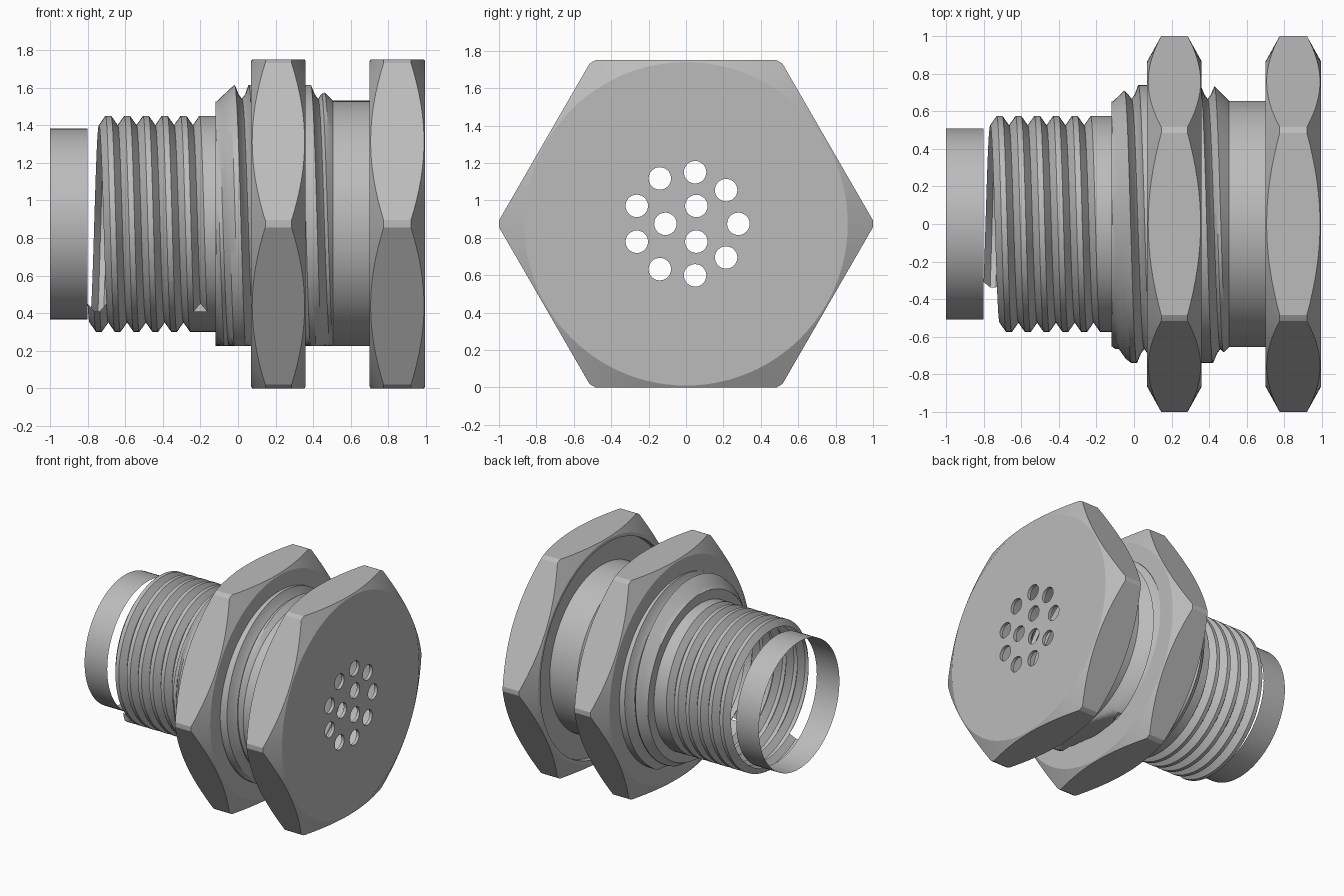
import bpy, bmesh
from math import sin, cos, pi, radians

old = bpy.data.objects.get("Cube")
if old:
    bpy.data.objects.remove(old)

AXIS_Z = 0.875      # height of the fitting's axis, which runs along x
FLAT = -0.65        # flat milled along the underside of the body
SEG = 96

steel = bpy.data.materials.new("grey_steel")
steel.use_nodes = True
steel.diffuse_color = (0.5, 0.5, 0.5, 1)
steel.node_tree.nodes["Principled BSDF"].inputs["Base Color"].default_value = (0.5, 0.5, 0.5, 1)


def finish(bm, name):
    bmesh.ops.remove_doubles(bm, verts=bm.verts, dist=0.0004)
    bmesh.ops.recalc_face_normals(bm, faces=bm.faces)
    mesh = bpy.data.meshes.new(name)
    bm.to_mesh(mesh)
    bm.free()
    ob = bpy.data.objects.new(name, mesh)
    bpy.context.collection.objects.link(ob)
    mesh.materials.append(steel)
    return ob


def smooth(ob):
    bpy.ops.object.select_all(action='DESELECT')
    ob.select_set(True)
    bpy.context.view_layer.objects.active = ob
    bpy.ops.object.shade_smooth_by_angle(angle=radians(25))


def sweep(name, rows, pitch=0, seam=0, limits=(-9, 9), shape=None, flat=-9):
    """Turn (x, radius) rows around the x axis; a pitch makes the turn helical."""
    bm = bmesh.new()
    grid = []
    for i in range(SEG + 1):
        t = radians(seam) + 2 * pi * i / SEG
        line = []
        for x, r in rows:
            x = min(max(x + pitch * i / SEG, limits[0]), limits[1])
            if shape:
                r = min(r, shape(x))
            line.append(bm.verts.new((x, r * cos(t), AXIS_Z + max(r * sin(t), flat))))
        grid.append(line)
    for a, b in zip(grid, grid[1:]):
        for k in range(len(rows) - 1):
            bm.faces.new((a[k], b[k], b[k + 1], a[k + 1]))
    return finish(bm, name)


def boolean(ob, cutter, operation):
    mod = ob.modifiers.new("cut", 'BOOLEAN')
    mod.operation, mod.solver, mod.object = operation, 'EXACT', cutter
    bpy.context.view_layer.objects.active = ob
    bpy.ops.object.modifier_apply(modifier=mod.name)
    bpy.data.objects.remove(cutter)


def prism(bm, x0, x1, radius, sides, y=0, z=0):
    """Add a capped prism along x."""
    ends = [[bm.verts.new((x, y + radius * cos(2 * pi * i / sides),
                           AXIS_Z + z + radius * sin(2 * pi * i / sides)))
             for i in range(sides)] for x in (x0, x1)]
    a, b = ends
    bm.faces.new(a)
    bm.faces.new(b[::-1])
    for i in range(sides):
        j = (i + 1) % sides
        bm.faces.new((a[i], b[i], b[j], a[j]))


def hexagonal(ob):
    """Trim a turned blank to a hexagon with rounded-off corners."""
    bm = bmesh.new()
    prism(bm, -2, 2, AXIS_Z / cos(pi / 6), 6)
    boolean(ob, finish(bm, "hex_cutter"), 'INTERSECT')


def rim(x0, x1):
    """Chamfered outer outline of a nut."""
    return [(x0, 0.865), (x0 + 0.075, 1.0), (x1 - 0.075, 1.0), (x1, 0.865)]


# Inner tube end
smooth(sweep("tube_end", [(-1, 0.508), (-0.8, 0.508)]))

# Fine threaded neck: open helical skin running into a plain collar
rows = []
for n in range(5):
    x = -0.8 + 0.1 * n
    rows += [(x, 0.525), (x + 0.035, 0.575), (x + 0.065, 0.575)]
rows += [(-0.3, 0.525), (-0.265, 0.575), (0.3, 0.575)]
smooth(sweep("threaded_neck", rows, 0.1, -126, (-9, -0.12)))


# Main body with coarse thread, chamfered at both ends and flat below
def envelope(x):
    return max(0.65, min(0.645 + 0.95 * (x + 0.12), 0.74, 0.74 - (x - 0.42)))


P = 0.135
rows = []
for n in range(7):
    x = -0.33 + P * n
    rows += [(x, 0.665), (x + 0.018, 0.69), (x + 0.036, 0.74), (x + 0.066, 0.74),
             (x + 0.096, 0.74), (x + 0.116, 0.69)]
smooth(sweep("main_body", rows, P, -126, (-0.12, 0.51), envelope, FLAT))
smooth(sweep("shoulder", [(-0.12, 0.575), (-0.12, 0.65)], flat=FLAT))
smooth(sweep("barrel", [(0.5, 0.655), (0.745, 0.655)], flat=FLAT))

# Lock nut
ring = [(0.07, 0.66)] + rim(0.07, 0.36) + [(0.36, 0.66), (0.07, 0.66)]
nut = sweep("lock_nut", ring)
hexagonal(nut)
smooth(nut)

# Hollow hexagonal cap with a recessed back
cap = sweep("hex_cap", [(0.97, 0), (0.97, 0.655), (0.745, 0.655), (0.745, 0.84), (0.7, 0.84)]
            + rim(0.7, 0.995) + [(0.995, 0)])
hexagonal(cap)

# Vent holes: nine around three
bm = bmesh.new()
for count, radius, start in ((9, 0.28, 0), (3, 0.11, pi / 3)):
    for i in range(count):
        t = start + 2 * pi * i / count
        prism(bm, 0.9, 1.1, 0.06, 32, radius * cos(t), radius * sin(t))
boolean(cap, finish(bm, "hole_cutter"), 'DIFFERENCE')
smooth(cap)
